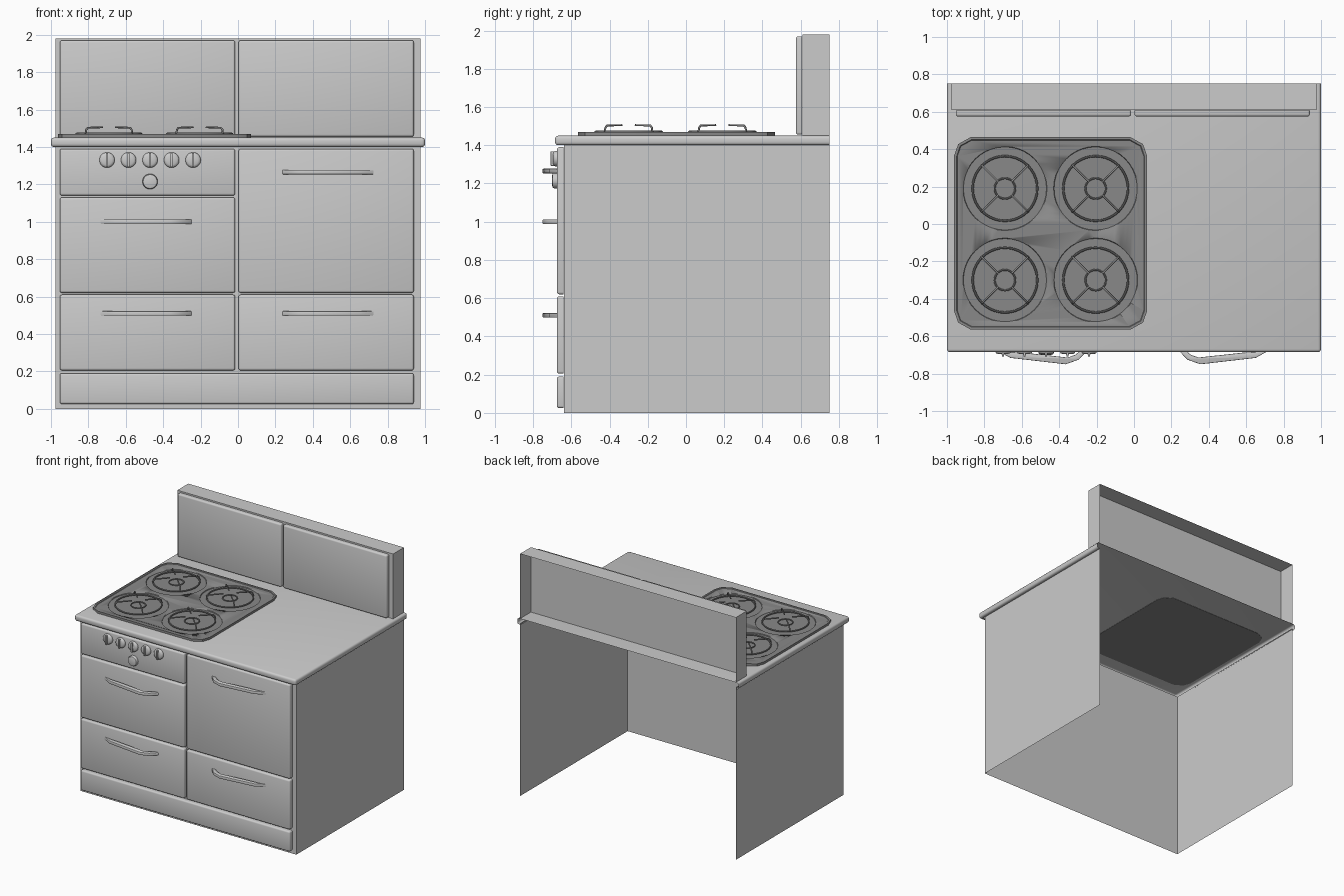
import bpy, bmesh, math
from mathutils import Matrix, Vector

if "Cube" in bpy.data.objects:
    bpy.data.objects.remove(bpy.data.objects["Cube"])


def finish(name, bm, angle=30, normals=True):
    if normals:
        bmesh.ops.recalc_face_normals(bm, faces=bm.faces[:])
    me = bpy.data.meshes.new(name)
    bm.to_mesh(me)
    bm.free()
    ob = bpy.data.objects.new(name, me)
    bpy.context.collection.objects.link(ob)
    bpy.ops.object.select_all(action='DESELECT')
    ob.select_set(True)
    bpy.context.view_layer.objects.active = ob
    bpy.ops.object.shade_smooth_by_angle(angle=math.radians(angle))
    return ob


def box_bm(x0, x1, y0, y1, z0, z1):
    bm = bmesh.new()
    m = Matrix.Translation(((x0 + x1) / 2, (y0 + y1) / 2, (z0 + z1) / 2)) @ \
        Matrix.Diagonal((x1 - x0, y1 - y0, z1 - z0, 1))
    bmesh.ops.create_cube(bm, size=1, matrix=m)
    return bm


def open_box(name, dims, drop):
    # box shell without the faces that look along the given directions
    bm = box_bm(*dims)
    bm.normal_update()
    gone = [f for f in bm.faces if any(f.normal.dot(Vector(d)) > .9 for d in drop)]
    bmesh.ops.delete(bm, geom=gone, context='FACES')
    return finish(name, bm, normals=False)


def panel(name, x0, x1, y0, y1, z0, z1, r=.012):
    # door panel with rounded front edges
    bm = box_bm(x0, x1, y0, y1, z0, z1)
    edges = [e for e in bm.edges if min(v.co.y for v in e.verts) < y0 + .001]
    bmesh.ops.bevel(bm, geom=edges, offset=r, segments=3, profile=.5, affect='EDGES')
    return finish(name, bm, 40)


def extrude_outline(pts, z0, z1):
    bm = bmesh.new()
    f = bm.faces.new([bm.verts.new((x, y, z0)) for x, y in pts])
    up = bmesh.ops.extrude_face_region(bm, geom=[f], use_keep_orig=True)['geom']
    bmesh.ops.translate(bm, vec=(0, 0, z1 - z0),
                        verts=[g for g in up if isinstance(g, bmesh.types.BMVert)])
    bmesh.ops.recalc_face_normals(bm, faces=bm.faces[:])
    return bm


def lathe(name, profile, matrix, n=32, mat=None):
    # profile of (radius, height) turned round the local z axis
    bm = bmesh.new()
    vs = [bm.verts.new((r, 0, h)) for r, h in profile]
    es = [bm.edges.new(p) for p in zip(vs, vs[1:])]
    bmesh.ops.spin(bm, geom=vs + es, axis=(0, 0, 1), cent=(0, 0, 0),
                   angle=math.tau, steps=n, use_merge=True)
    bmesh.ops.remove_doubles(bm, verts=bm.verts[:], dist=1e-5)
    bm.transform(matrix)
    ob = finish(name, bm, 40)
    if mat:
        ob.data.materials.append(mat)
    return ob


def ring_profile(r, t, z, n=8):
    return [(r + t * math.cos(math.tau * i / n), z + t * math.sin(math.tau * i / n))
            for i in range(n + 1)]


dark = bpy.data.materials.new("dark_enamel")
dark.diffuse_color = (.25, .25, .25, 1)
dark.use_nodes = True
dark.node_tree.nodes["Principled BSDF"].inputs["Base Color"].default_value = dark.diffuse_color

# body shell, open at back, bottom and top
open_box("body", (-.975, .975, -.639, .75, 0, 1.41), [(0, 1, 0), (0, 0, -1), (0, 0, 1)])

# countertop shell with a rounded rim and a lip underneath
bm = box_bm(-1, 1, -.685, .75, 1.40, 1.45)
bm.normal_update()
bmesh.ops.delete(bm, geom=[f for f in bm.faces if f.normal.y > .9], context='FACES')
edges = [e for e in bm.edges if len(e.link_faces) == 2]
bmesh.ops.bevel(bm, geom=edges, offset=.016, segments=3, profile=.5, affect='EDGES')
bm.normal_update()
under = [f for f in bm.faces if f.normal.z < -.99]
bmesh.ops.inset_region(bm, faces=under, thickness=.012)
bmesh.ops.delete(bm, geom=under, context='FACES')
finish("countertop", bm, 40)

# backsplash shell and its two panels
open_box("backsplash", (-.975, .975, .61, .75, 1.45, 1.98), [(0, 1, 0), (0, 0, -1)])
LEFT, RIGHT = (-.953, -.015), (.003, .94)
panel("backsplash_panel_left", *LEFT, .575, .606, 1.455, 1.97)
panel("backsplash_panel_right", *RIGHT, .575, .606, 1.455, 1.97)

# front panels
for name, xs, z0, z1 in [("control_panel", LEFT, 1.14, 1.39),
                         ("oven_door", LEFT, .62, 1.13),
                         ("lower_left_door", LEFT, .205, .61),
                         ("cupboard_door", RIGHT, .62, 1.39),
                         ("lower_right_door", RIGHT, .205, .61),
                         ("base_panel", (-.953, .94), .025, .19)]:
    panel(name, *xs, -.675, -.64, z0, z1)

# swept door handles, mirrored on the left
OUT = [(.235, -.672), (.285, -.725), (.355, -.75), (.65, -.716), (.73, -.672)]
INN = [(.66, -.684), (.58, -.688), (.345, -.714), (.305, -.70), (.27, -.672)]
for name, s, z in [("oven_handle", -1, 1.0), ("lower_left_handle", -1, .51),
                   ("cupboard_handle", 1, 1.265), ("lower_right_handle", 1, .51)]:
    shift = -.01 if s < 0 else 0
    bm = extrude_outline([(s * x + shift, y) for x, y in OUT + INN], z - .012, z + .012)
    edges = [e for e in bm.edges if abs(e.verts[0].co.z - e.verts[1].co.z) < .001]
    bmesh.ops.bevel(bm, geom=edges, offset=.004, segments=2, profile=.5, affect='EDGES')
    finish(name, bm, 40)

# burner knobs with grips, and the oven knob
for i in range(5):
    x = -.70 + .115 * i
    m = Matrix.Translation((x, -.672, 1.33)) @ Matrix.Rotation(math.pi / 2, 4, 'X')
    lathe(f"knob_{i + 1}", [(.041, 0), (.041, .012), (.037, .019), (.027, .023), (0, .025)], m)
    panel(f"knob_grip_{i + 1}", x - .006, x + .006, -.708, -.68, 1.292, 1.368, .003)
m = Matrix.Translation((-.47, -.672, 1.215)) @ Matrix.Rotation(math.pi / 2, 4, 'X')
lathe("oven_knob", [(.041, 0), (.041, .018), (.037, .025), (.027, .028), (0, .029)], m)

# cooktop plate with clipped corners, raised rim and four round wells
X0, X1, Y0, Y1 = -.962, .07, -.565, .465
cx, cy, hx, hy = (X0 + X1) / 2, (Y0 + Y1) / 2, (X1 - X0) / 2, (Y1 - Y0) / 2
corner = [(0, .10), (.022, .038), (.09, 0)]
pts = []
for sx, sy in [(-1, -1), (1, -1), (1, 1), (-1, 1)]:
    c = [(cx + sx * (hx - a), cy + sy * (hy - b)) for a, b in corner]
    pts += c if sx * sy > 0 else c[::-1]
bm = extrude_outline(pts, 1.448, 1.468)
top = max(bm.faces, key=lambda f: f.calc_center_median().z)
bmesh.ops.inset_region(bm, faces=[top], thickness=.014)
bmesh.ops.inset_region(bm, faces=[top], thickness=.004, depth=-.004)
plate = finish("cooktop_plate", bm)
plate.data.materials.append(dark)
CENTRES = [(x, y) for x in (-.69, -.205) for y in (-.30, .19)]
bm = bmesh.new()
for x, y in CENTRES:
    bmesh.ops.create_cone(bm, cap_ends=True, segments=40, radius1=.222, radius2=.232,
                          depth=.02, matrix=Matrix.Translation((x, y, 1.468)))
cutter = finish("well_cutter", bm)
cutter.hide_render = True
cutter.hide_set(True)
cut = plate.modifiers.new("wells", 'BOOLEAN')
cut.operation, cut.object, cut.solver = 'DIFFERENCE', cutter, 'EXACT'

# burners: outer ring, centre ring and four bent grate bars
for n, (x, y) in enumerate(CENTRES, 1):
    m = Matrix.Translation((x, y, 0))
    lathe(f"grate_ring_{n}", ring_profile(.173, .006, 1.470), m, 40, dark)
    lathe(f"burner_ring_{n}", ring_profile(.055, .005, 1.466), m, 24, dark)
    cu = bpy.data.curves.new(f"grate_bars_{n}", 'CURVE')
    cu.dimensions, cu.bevel_depth, cu.bevel_resolution = '3D', .0055, 1
    cu.use_fill_caps = True
    for k in range(4):
        a = math.pi / 4 + k * math.pi / 2
        path = [(.176, 1.470), (.172, 1.492), (.160, 1.503), (.05, 1.505)]
        sp = cu.splines.new('POLY')
        sp.points.add(len(path) - 1)
        for p, (r, z) in zip(sp.points, path):
            p.co = (x + r * math.cos(a), y + r * math.sin(a), z, 1)
    cu.materials.append(dark)
    bpy.context.collection.objects.link(bpy.data.objects.new(f"grate_bars_{n}", cu))
